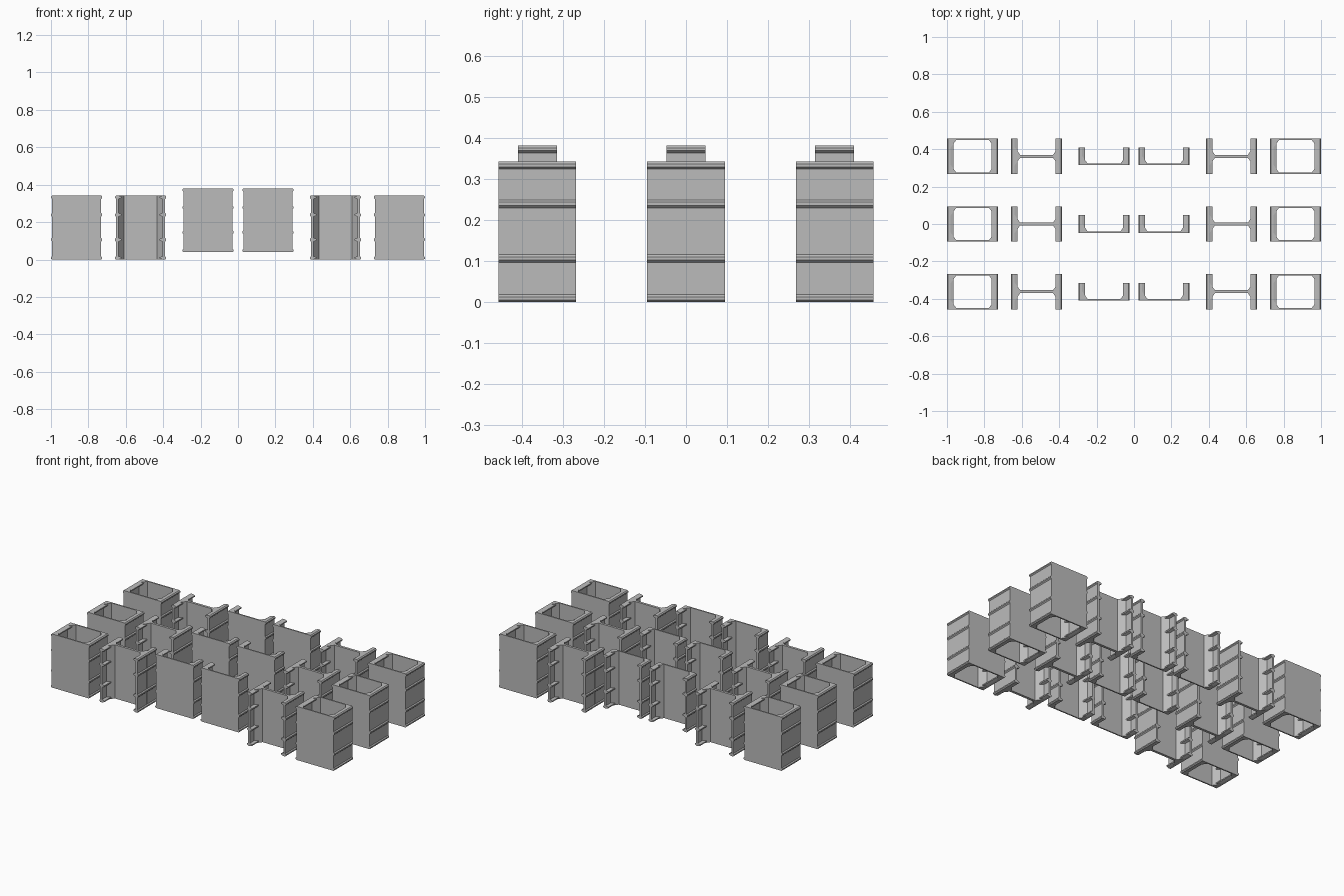
import bpy, bmesh

cube = bpy.data.objects.get("Cube")
if cube:
    bpy.data.objects.remove(cube, do_unlink=True)

gray = bpy.data.materials.new("plain_gray")
gray.use_nodes = True
COLOR = (0.5, 0.5, 0.5, 1)
gray.diffuse_color = COLOR
gray.node_tree.nodes["Principled BSDF"].inputs["Base Color"].default_value = COLOR

HEIGHT, DEPTH = 0.342, 0.0945
HALF, INNER = 0.131, 0.118           # outer and inner face of the side arms
WEB, CHAMFER = 0.008, 0.05           # web thickness, reach of corner chamfer
RIBS = [(0.009, 0.009), (0.106, 0.01), (0.239, 0.01), (0.333, 0.009)]


def prism(bm, points, offset):
    """Extrude a closed polygon along an offset."""
    face = bm.faces.new([bm.verts.new(p) for p in points])
    out = bmesh.ops.extrude_face_region(bm, geom=[face])
    verts = [v for v in out["geom"] if isinstance(v, bmesh.types.BMVert)]
    bmesh.ops.translate(bm, vec=offset, verts=verts)


def rib(bm, base, tip, z, half, start):
    """Tapered rib running front to back along an arm."""
    flat = half * 0.4
    corners = [(base, z - half), (tip, z - flat), (tip, z + flat), (base, z + half)]
    prism(bm, [(x, start, h) for x, h in corners], (0, DEPTH - start, 0))


def channel_mesh():
    """Channel panel: web at y = 0, arms pointing to +y."""
    bm = bmesh.new()
    right = [(HALF, 0), (HALF, DEPTH), (INNER, DEPTH), (INNER, CHAMFER), (0.088, WEB)]
    outline = right + [(-x, y) for x, y in reversed(right)]
    prism(bm, [(x, y, 0) for x, y in outline], (0, 0, HEIGHT))
    for side in (-1, 1):
        for z, half in RIBS:
            rib(bm, side * HALF, side * 0.137, z, half, 0)
            rib(bm, side * INNER, side * 0.102, z, half, WEB)
    bmesh.ops.recalc_face_normals(bm, faces=bm.faces)
    mesh = bpy.data.meshes.new("channel_panel")
    bm.to_mesh(mesh)
    bm.free()
    mesh.materials.append(gray)
    return mesh


panel = channel_mesh()


def place(name, x, y, z=0, turned=False):
    obj = bpy.data.objects.new(name, panel)
    obj.location = (x, y, z)
    if turned:
        obj.rotation_euler.z = 3.14159265
    bpy.context.collection.objects.link(obj)


# Three rows, each mirrored: closed box, back-to-back pair, single raised channel
for row, y in (("front", -0.362), ("middle", 0), ("back", 0.362)):
    for side, s in (("left", 1), ("right", -1)):
        tag = f"{row}_{side}"
        place(f"box_front_half_{tag}", s * 0.863, y - DEPTH)
        place(f"box_back_half_{tag}", s * 0.863, y + DEPTH, turned=True)
        place(f"beam_back_half_{tag}", s * 0.521, y)
        place(f"beam_front_half_{tag}", s * 0.521, y, turned=True)
        place(f"single_channel_{tag}", s * 0.16, y - DEPTH / 2, 0.039)
